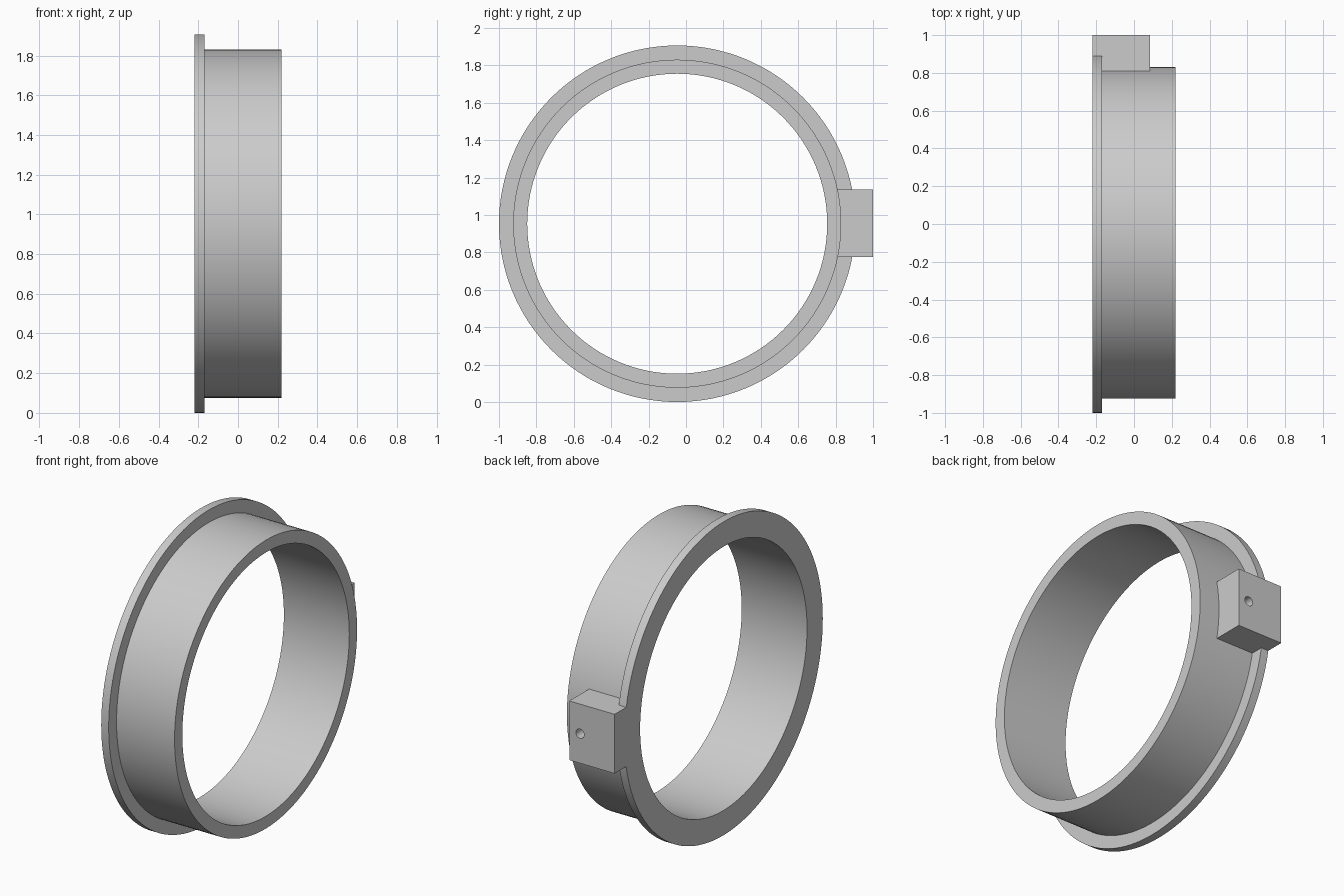
import bpy
import bmesh
from math import pi, radians
from mathutils import Matrix, Vector

cube = bpy.data.objects.get("Cube")
if cube:
    bpy.data.objects.remove(cube, do_unlink=True)

CENTRE = Vector((0, -0.047, 0.953))
X_FLANGE, X_STEP, X_END = -0.22, -0.17, 0.22
R_FLANGE, R_BODY, R_BORE = 0.953, 0.877, 0.802
SEGMENTS = 128

grey = bpy.data.materials.new("plain grey")
grey.use_nodes = True
colour = (0.6, 0.6, 0.6, 1)
grey.diffuse_color = colour
grey.node_tree.nodes["Principled BSDF"].inputs["Base Color"].default_value = colour


def add_object(name, bm):
    bmesh.ops.recalc_face_normals(bm, faces=bm.faces)
    mesh = bpy.data.meshes.new(name)
    bm.to_mesh(mesh)
    bm.free()
    mesh.materials.append(grey)
    obj = bpy.data.objects.new(name, mesh)
    bpy.context.collection.objects.link(obj)
    return obj


def combine(target, tool, operation):
    mod = target.modifiers.new(operation.title(), "BOOLEAN")
    mod.operation = operation
    mod.solver = "EXACT"
    mod.object = tool
    bpy.context.view_layer.objects.active = target
    bpy.ops.object.modifier_apply(modifier=mod.name)
    bpy.data.objects.remove(tool, do_unlink=True)


# Flanged ring: stepped wall profile spun about the x axis
bm = bmesh.new()
profile = [(X_FLANGE, R_BORE), (X_FLANGE, R_FLANGE), (X_STEP, R_FLANGE),
           (X_STEP, R_BODY), (X_END, R_BODY), (X_END, R_BORE)]
verts = [bm.verts.new(CENTRE + Vector((x, 0, r))) for x, r in profile]
edges = [bm.edges.new((a, b)) for a, b in zip(verts, verts[1:] + verts[:1])]
bmesh.ops.spin(bm, geom=verts + edges, cent=CENTRE, axis=(1, 0, 0),
               angle=2 * pi, steps=SEGMENTS, use_merge=True)
bmesh.ops.remove_doubles(bm, verts=bm.verts, dist=0.0001)
ring = add_object("flanged_ring", bm)

# Mounting block, flush with the flange face
low, high = Vector((X_FLANGE, 0.775, 0.775)), Vector((0.085, 1.0, 1.135))
bm = bmesh.new()
bmesh.ops.create_cube(bm, size=1, matrix=Matrix.Translation((low + high) / 2)
                      @ Matrix.Diagonal((*(high - low), 1)))
combine(ring, add_object("mounting_block", bm), "UNION")

# Blind screw hole in the outer face of the block
bm = bmesh.new()
bmesh.ops.create_cone(bm, cap_ends=True, segments=32, radius1=0.028,
                      radius2=0.028, depth=0.4,
                      matrix=Matrix.Translation((0.013, 1.028, 0.955))
                      @ Matrix.Rotation(pi / 2, 4, "X"))
combine(ring, add_object("screw_hole", bm), "DIFFERENCE")

# Smooth curved walls, crisp edges
bpy.ops.object.select_all(action="DESELECT")
ring.select_set(True)
bpy.context.view_layer.objects.active = ring
bpy.ops.object.shade_smooth_by_angle(angle=radians(30))
